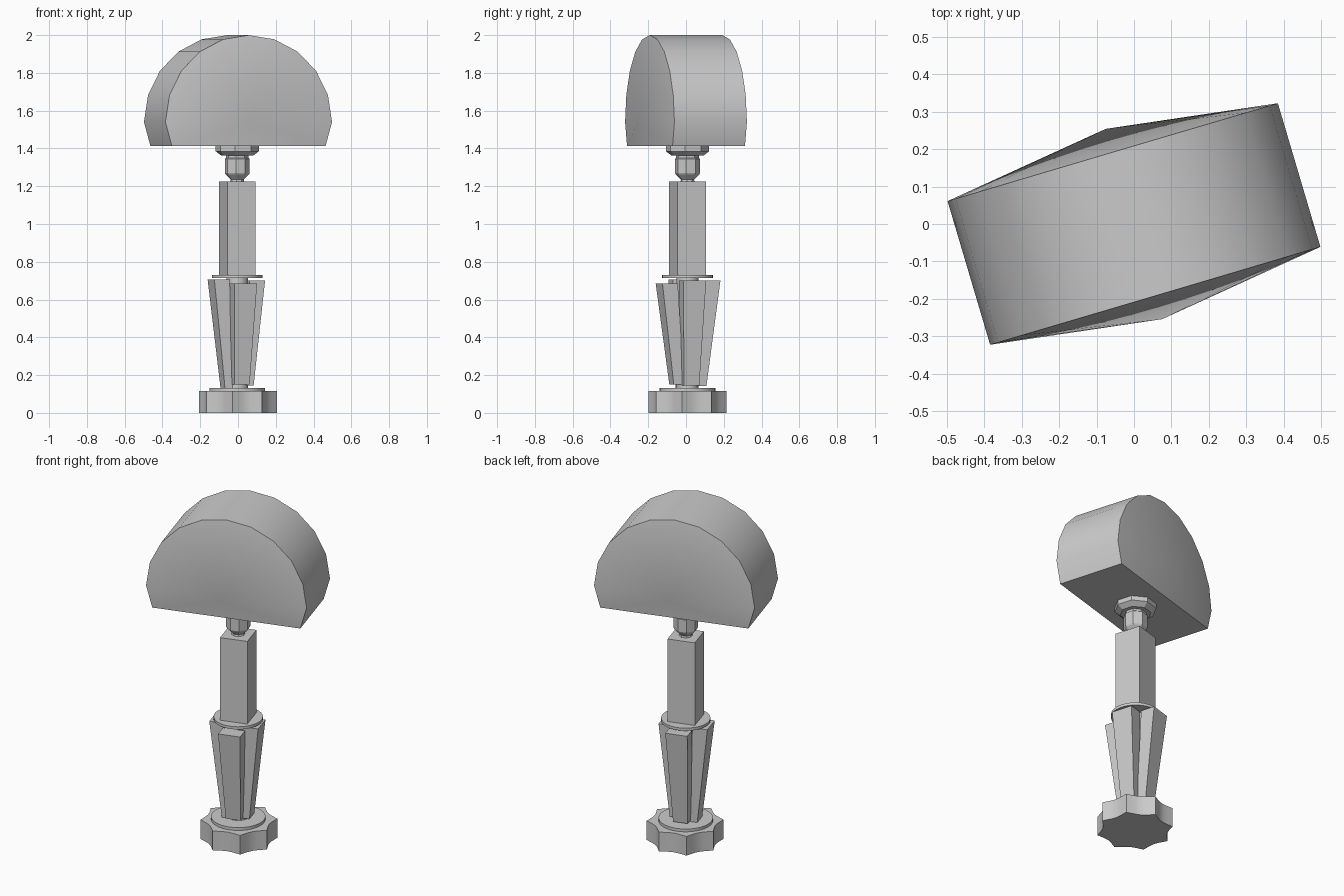
import bpy, bmesh
from math import sin, cos, pi, radians
from mathutils import Matrix, Vector

if "Cube" in bpy.data.objects:
    bpy.data.objects.remove(bpy.data.objects["Cube"])

TURN = radians(16.5)
AX, AY = -0.004, 0.008          # axis of the stem


def finish(name, bm, matrix=None, smooth=30):
    if matrix:
        bm.transform(matrix)
    bmesh.ops.recalc_face_normals(bm, faces=bm.faces[:])
    me = bpy.data.meshes.new(name)
    bm.to_mesh(me)
    bm.free()
    ob = bpy.data.objects.new(name, me)
    bpy.context.collection.objects.link(ob)
    if smooth:
        me.shade_smooth()
        me.set_sharp_from_angle(angle=radians(smooth))
    return ob


def loft(bm, rings):
    """Skin a stack of equal-length closed rings and cap both ends."""
    vs = [[bm.verts.new(p) for p in r] for r in rings]
    n = len(vs[0])
    for a, b in zip(vs, vs[1:]):
        for i in range(n):
            bm.faces.new((a[i], a[(i + 1) % n], b[(i + 1) % n], b[i]))
    bm.faces.new(vs[0][::-1])
    bm.faces.new(vs[-1])


def lathe(name, profile, n, smooth=30, phase=0.0):
    bm = bmesh.new()
    loft(bm, [[(r * cos(phase + 2 * pi * i / n), r * sin(phase + 2 * pi * i / n), z)
               for i in range(n)] for r, z in profile])
    return finish(name, bm, Matrix.Translation((AX, AY, 0)), smooth)


STEM = Matrix.Translation((AX, AY, 0)) @ Matrix.Rotation(TURN, 4, 'Z')

# Eight-pointed scalloped base
bm = bmesh.new()
radii = [0.209, 0.192, 0.181, 0.177, 0.181, 0.192]
count = 8 * len(radii)
outline = [(radii[i % 6] * cos(2 * pi * i / count), radii[i % 6] * sin(2 * pi * i / count))
           for i in range(count)]
loft(bm, [[(x, y, z) for x, y in outline] for z in (0.0, 0.115)])
finish("base", bm, Matrix.Translation((AX + 0.004, AY, 0)) @ Matrix.Rotation(radians(-8), 4, 'Z'))

# Discs and core of the lower stem
lathe("lower_disc", [(0.148, 0.11), (0.148, 0.132)], 32)
lathe("core", [(0.058, 0.125), (0.058, 0.72)], 16)
lathe("upper_disc", [(0.134, 0.714), (0.134, 0.73)], 32)

# Four tapered slabs leaning outwards: angle, bottom radius, top radius, bottom z, top z
for name, ang, r0, r1, z0, z1 in (("right", 0, 0.078, 0.135, 0.145, 0.702),
                                  ("back", 90, 0.092, 0.163, 0.142, 0.70),
                                  ("left", 180, 0.080, 0.145, 0.132, 0.707),
                                  ("front", 270, 0.088, 0.157, 0.150, 0.685)):
    bm = bmesh.new()
    loft(bm, [[(r, -w, z), (r, w, z), (r - t, w, z), (r - t, -w, z)]
              for r, w, z, t in ((r0, 0.042, z0, 0.055), (r1, 0.063, z1, 0.085))])
    finish(name + "_slab", bm, STEM @ Matrix.Rotation(radians(ang), 4, 'Z'), 0)

# Square column
bm = bmesh.new()
h = 0.078
loft(bm, [[(-h, -h, z), (h, -h, z), (h, h, z), (-h, h, z)] for z in (0.725, 1.225)])
finish("column", bm, STEM, 0)

# Octagonal neck and collar under the head
lathe("neck", [(0.04, 1.215), (0.035, 1.235), (0.062, 1.262), (0.066, 1.27), (0.066, 1.345),
               (0.06, 1.35), (0.06, 1.362), (0.085, 1.362), (0.115, 1.385), (0.115, 1.415)],
      8, 0, TURN + pi / 8)

# Head: truncated round drum with slightly bulged end faces
bm = bmesh.new()
R, ZC, D = 0.46, 1.54, 0.2
rim = [(R * cos(radians(18 * i)), ZC + R * sin(radians(18 * i))) for i in range(11)]
rim = [(0.424, 1.412)] + rim + [(-0.424, 1.412)]
front = [bm.verts.new((x, -D, z)) for x, z in rim]
back = [bm.verts.new((x, D, z)) for x, z in rim]
for ring, y in ((front, -0.265), (back, 0.265)):
    tip = bm.verts.new((0, y, ZC))
    for i in range(len(ring)):
        bm.faces.new((ring[i - 1], ring[i], tip))
for i in range(len(rim)):
    bm.faces.new((front[i - 1], front[i], back[i], back[i - 1]))
finish("head", bm, Matrix.Rotation(TURN, 4, 'Z'))
